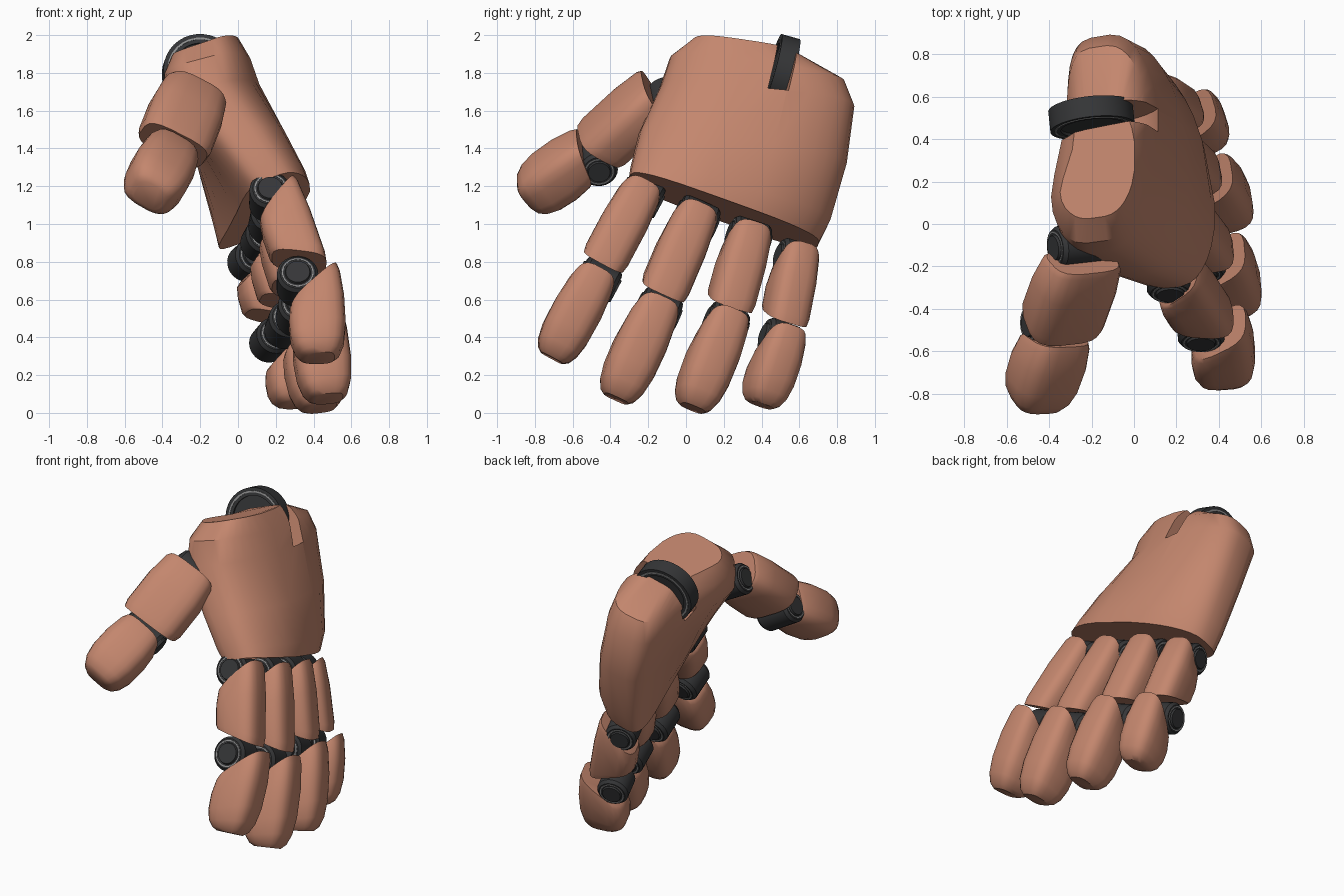
import bpy, bmesh, math
from mathutils import Vector as V

if "Cube" in bpy.data.objects:
    bpy.data.objects.remove(bpy.data.objects["Cube"])


def material(name, rgb):
    m = bpy.data.materials.new(name)
    m.diffuse_color = (*rgb, 1)
    m.use_nodes = True
    m.node_tree.nodes["Principled BSDF"].inputs["Base Color"].default_value = m.diffuse_color
    return m


COPPER = material("copper_shell", (0.55, 0.24, 0.155))
DARK = material("dark_joint", (0.036, 0.037, 0.039))
GREY = material("grey_trim", (0.28, 0.28, 0.28))


def smooth(ob, angle=35):
    ob.data.shade_smooth()
    ob.data.set_sharp_from_angle(angle=math.radians(angle))


def loft(name, rings, mat, closed=False):
    """Skin a list of point rings; cap the ends, or close into a loop."""
    bm = bmesh.new()
    vs = [[bm.verts.new(p) for p in r] for r in rings]
    n = len(rings[0])
    pairs = list(zip(vs, vs[1:])) + ([(vs[-1], vs[0])] if closed else [])
    for a, b in pairs:
        for i in range(n):
            j = (i + 1) % n
            bm.faces.new((a[i], a[j], b[j], b[i]))
    if not closed:
        bm.faces.new(vs[0])
        bm.faces.new(vs[-1])
    bmesh.ops.recalc_face_normals(bm, faces=bm.faces)
    me = bpy.data.meshes.new(name)
    bm.to_mesh(me)
    bm.free()
    me.materials.append(mat)
    ob = bpy.data.objects.new(name, me)
    bpy.context.collection.objects.link(ob)
    smooth(ob)
    return ob


def rounded(n, power):
    """Unit rounded-rectangle section."""
    pts = []
    for i in range(n):
        a = 2 * math.pi * (i + 0.5) / n
        c, s = math.cos(a), math.sin(a)
        pts.append((math.copysign(abs(c) ** (2 / power), c),
                    math.copysign(abs(s) ** (2 / power), s)))
    return pts


def turned(name, center, axis, profile, mat, n=28, closed=False):
    """Revolve (distance along axis, radius) pairs round an axis."""
    axis = V(axis).normalized()
    e = axis.orthogonal().normalized()
    f = axis.cross(e)
    rings = [[V(center) + axis * h + (e * math.cos(2 * math.pi * i / n)
              + f * math.sin(2 * math.pi * i / n)) * r for i in range(n)]
             for h, r in profile]
    return loft(name, rings, mat, closed)


def trim(name, center, axis, h, r0, r1):
    """Thin grey circles on both end faces of a round part."""
    for side in (-1, 1):
        turned(name, center, axis, [(side * (h - 0.003), r0), (side * (h + 0.003), r0),
                                    (side * (h + 0.003), r1), (side * (h - 0.003), r1)],
               GREY, closed=True)


def hinge(name, center, axis, r, hw):
    half = [(hw + 0.012, r * 0.5), (hw + 0.012, r * 0.58), (hw, r * 0.62),
            (hw, r * 0.85), (hw - 0.02, r)]
    turned(name, center, axis, [(-h, q) for h, q in half] + half[::-1], DARK)
    trim(name + "_trim", center, axis, hw, r * 0.71, r * 0.77)


def shell(name, p0, p1, back, hw, ht, stations, s0, s1):
    """Limb cover; s0 and s1 slant its two ends along the limb."""
    d = (p1 - p0).normalized()
    b = (back - d * back.dot(d)).normalized()
    w = d.cross(b)
    rings = []
    for t, k in stations:
        s = s0 * (1 - t) + s1 * t
        rings.append([p0.lerp(p1, t) + w * hw * k * x + b * ht * k * y + d * s * y
                      for x, y in rounded(20, 3.3)])
    loft(name, rings, COPPER)


def digit(name, base, mid, tip, back, hw, ht, r, lift=0.025, wide=0.95,
          tip_gap=0.1, tip_lift=0.065, slants=(-0.09, 0.06, -0.11), start=0.055,
          shifts=((0, 0, -0.03), (-0.005, 0, -0.045))):
    base, mid, tip, back = V(base), V(mid), V(tip), V(back).normalized()
    d1, d2 = (mid - base).normalized(), (tip - mid).normalized()
    hinge(name + "_base_joint", base + V(shifts[0]), d1.cross(back), r, hw * 0.76)
    hinge(name + "_middle_joint", mid + V(shifts[1]), d2.cross(back), r, hw * 0.76)
    shell(name + "_lower_shell", base + d1 * start + back * lift,
          mid - d1 * 0.07 + back * lift, back, hw * wide, ht * 0.93,
          [(0, 0.84), (0.06, 0.92), (0.4, 1), (0.9, 1), (1, 0.94)],
          slants[0], slants[1])
    shell(name + "_tip_shell", mid + d2 * tip_gap + back * tip_lift, tip, back, hw, ht,
          [(0, 0.84), (0.08, 0.92), (0.35, 1), (0.65, 0.98), (0.84, 0.87),
           (0.95, 0.7), (1, 0.5)], slants[2], 0.0)


# Palm: arched sections (centre, half width, half thickness, bow of the back,
# bulge at the thumb root)
palm_sections = [
    ((0.09, 0.2, 1.07), (-0.095, 0.5, -0.18), (0.155, 0.02, 0.055), 0.12, 0),
    ((0.06, 0.235, 1.16), (-0.08, 0.525, -0.15), (0.17, 0.025, 0.05), 0.12, 0),
    ((-0.03, 0.3, 1.4), (-0.05, 0.545, -0.09), (0.18, 0.03, 0.05), 0.1, 0.02),
    ((-0.16, 0.375, 1.67), (0, 0.51, -0.06), (0.18, 0.03, 0.055), 0.1, 0.06),
    ((-0.17, 0.375, 1.81), (0, 0.46, -0.07), (0.165, 0.025, 0.05), 0.075, 0.08),
    ((-0.17, 0.30, 1.925), (0, 0.27, -0.04), (0.125, 0.02, 0.05), 0.05, 0.07),
]
rings = []
for c, w, t, bow, bulge in palm_sections:
    c, w, t = V(c), V(w), V(t)
    rings.append([c + w * x + t * y
                  + V((bow * (1 - x * x) * (1 if y > 0 else 0.3)
                       + min(0, y) * bulge * math.exp(-3 * (x + 0.55) ** 2), 0, 0))
                  for x, y in rounded(32, 3.4)])
palm = loft("palm", rings, COPPER)

# Slot in the wrist end, with the ring set into it
axis = V((-0.1, 0.95, -0.27)).normalized()
cutter = turned("slot_cutter", (-0.14, 0.495, 1.83), axis,
                [(-0.054, 0.28), (0.054, 0.28)], COPPER, 32)
cutter.hide_render = True
mod = palm.modifiers.new("slot", "BOOLEAN")
mod.operation, mod.object, mod.solver = "DIFFERENCE", cutter, "EXACT"
bpy.context.view_layer.objects.active = palm
bpy.ops.object.modifier_apply(modifier="slot")
bpy.data.objects.remove(cutter)
smooth(palm)
ring_center = (-0.2, 0.50, 1.80)
turned("wrist_ring", ring_center, axis,
       [(-0.05, 0.15), (-0.05, 0.2), (0.05, 0.2), (0.05, 0.15)], DARK, 36, True)
turned("wrist_core", ring_center, axis, [(-0.035, 0.152), (0.035, 0.152)], DARK)
trim("wrist_trim", ring_center, axis, 0.05, 0.17, 0.18)

# Fingers and thumb: base joint, middle joint, tip, back direction, sizes
digit("index_finger", (0.17, -0.24, 1.17), (0.32, -0.47, 0.74), (0.435, -0.71, 0.29),
      (0.97, 0.12, 0.2), 0.132, 0.152, 0.11)
digit("middle_finger", (0.17, 0.05, 1.05), (0.32, -0.15, 0.58), (0.48, -0.37, 0.075),
      (0.96, 0.18, 0.2), 0.137, 0.152, 0.11)
digit("ring_finger", (0.13, 0.33, 0.95), (0.26, 0.21, 0.51), (0.445, 0.035, 0.025),
      (0.94, 0.25, 0.22), 0.133, 0.155, 0.105)
digit("little_finger", (0.06, 0.58, 0.84), (0.18, 0.50, 0.43), (0.32, 0.40, 0.04),
      (0.9, 0.36, 0.24), 0.123, 0.15, 0.1)
digit("thumb", (-0.25, -0.12, 1.67), (-0.38, -0.48, 1.34), (-0.47, -0.85, 1.15),
      (0.41, -0.62, 0.665), 0.165, 0.148, 0.1, 0.045, 1.2, 0.03, 0.05,
      (-0.03, 0.03, -0.04), 0.035, ((-0.01, 0.02, -0.03), (-0.005, 0.015, 0.0)))
